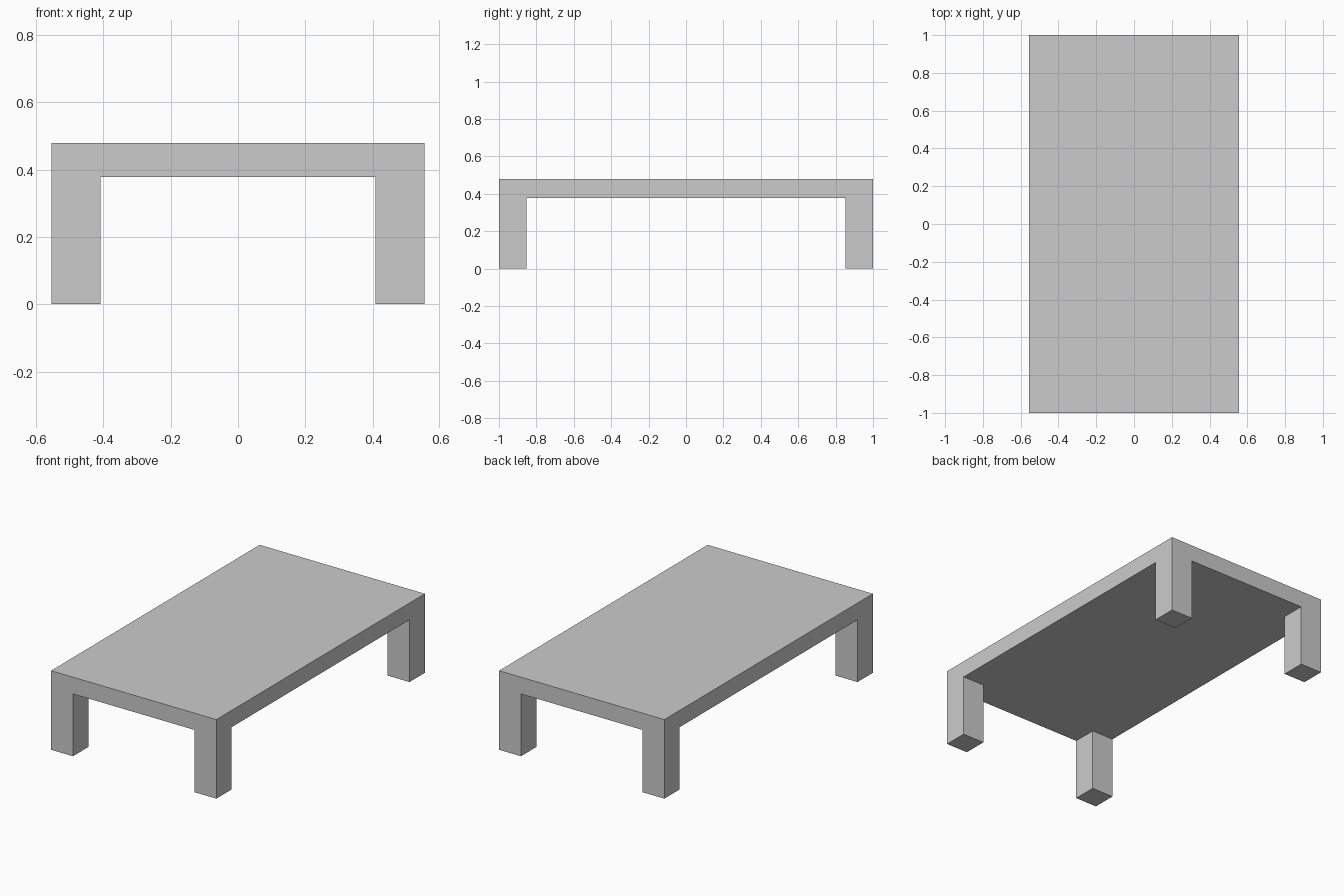
import bpy

if "Cube" in bpy.data.objects:
    bpy.data.objects.remove(bpy.data.objects["Cube"])

W, L, H = 1.11, 2.0, 0.48      # overall size
LEG, UNDER = 0.147, 0.378      # leg width, underside height of the top


def box(name, lo, hi):
    bpy.ops.mesh.primitive_cube_add(size=1, location=[(a + b) / 2 for a, b in zip(lo, hi)])
    ob = bpy.context.object
    ob.name = name
    ob.scale = [b - a for a, b in zip(lo, hi)]
    bpy.ops.object.transform_apply(location=False, rotation=False, scale=True)
    return ob


# Slab top
box("table_top", (-W / 2, -L / 2, UNDER), (W / 2, L / 2, H))

# Four square legs flush with the corners
for side, sx in (("left", -1), ("right", 1)):
    for end, sy in (("front", -1), ("back", 1)):
        cx, cy = sx * (W - LEG) / 2, sy * (L - LEG) / 2
        box(f"{end}_{side}_leg", (cx - LEG / 2, cy - LEG / 2, 0),
            (cx + LEG / 2, cy + LEG / 2, UNDER))
